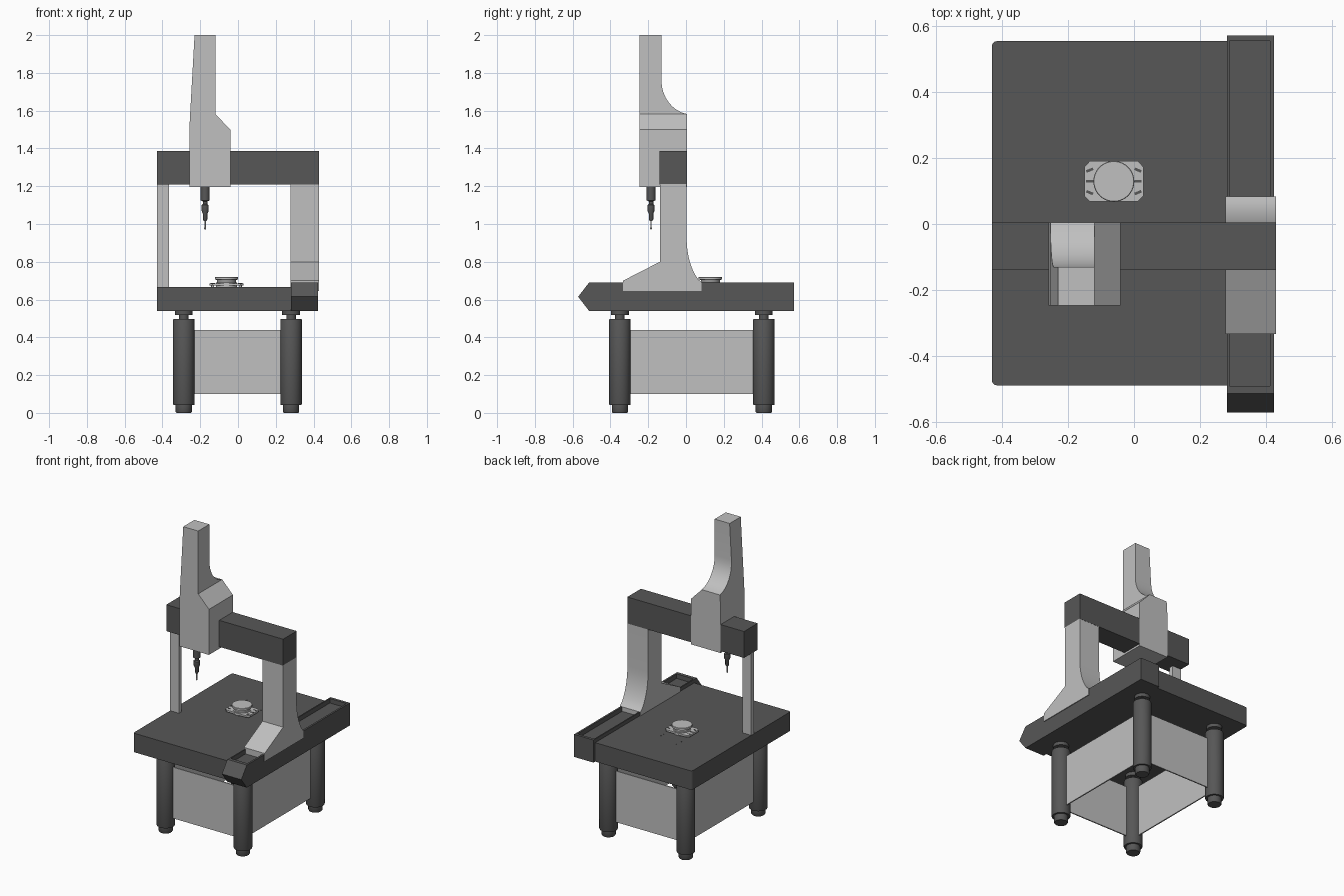
import bpy, bmesh, math
from mathutils import Matrix

if "Cube" in bpy.data.objects:
    bpy.data.objects.remove(bpy.data.objects["Cube"])


def material(name, v):
    m = bpy.data.materials.new(name)
    m.diffuse_color = (v, v, v, 1)
    m.use_nodes = True
    m.node_tree.nodes["Principled BSDF"].inputs["Base Color"].default_value = m.diffuse_color
    return m


DARK = material("charcoal", 0.095)
LIGHT = material("light grey", 0.53)


def finish(name, bm, mat, smooth=False):
    bmesh.ops.recalc_face_normals(bm, faces=bm.faces)
    me = bpy.data.meshes.new(name)
    bm.to_mesh(me)
    bm.free()
    me.materials.append(mat)
    ob = bpy.data.objects.new(name, me)
    bpy.context.collection.objects.link(ob)
    if smooth:
        bpy.context.view_layer.objects.active = ob
        ob.select_set(True)
        bpy.ops.object.shade_smooth_by_angle(angle=math.radians(35))
        ob.select_set(False)
    return ob


def box(name, x, y, z, mat):
    bm = bmesh.new()
    bmesh.ops.create_cube(bm, size=1)
    for v in bm.verts:
        v.co = [(a + b) / 2 + c * (b - a) for (a, b), c in zip((x, y, z), v.co)]
    return finish(name, bm, mat)


def loft(name, rings, mat, smooth=False):
    """Skin a stack of equal-length closed rings and cap both ends."""
    bm = bmesh.new()
    loops = [[bm.verts.new(p) for p in r] for r in rings]
    n = len(loops[0])
    for a, b in zip(loops, loops[1:]):
        for i in range(n):
            bm.faces.new((a[i], a[(i + 1) % n], b[(i + 1) % n], b[i]))
    bm.faces.new(loops[0])
    bm.faces.new(loops[-1])
    return finish(name, bm, mat, smooth)


def turned(name, cx, cy, profile, mat, sides=32):
    """Revolve (radius, z) pairs about a vertical axis."""
    rings = [[(cx + r * math.cos(math.tau * i / sides), cy + r * math.sin(math.tau * i / sides), z)
              for i in range(sides)] for r, z in profile]
    return loft(name, rings, mat, True)


def side_profile(name, pts, x0, x1, mat, smooth=False):
    """Extrude a (y, z) outline along x."""
    return loft(name, [[(x, y, z) for y, z in pts] for x in (x0, x1)], mat, smooth)


def plan(name, pts, z0, z1, mat):
    """Extrude an (x, y) outline upward."""
    return loft(name, [[(x, y, z) for x, y in pts] for z in (z0, z1)], mat)


# table slab, with rounded corners on the free side
outline = [(0.281, -0.488), (0.281, 0.553)]
for cy, start in ((0.538, 90), (-0.473, 180)):
    for k in range(5):
        a = math.radians(start + k * 22.5)
        outline.append((-0.415 + 0.015 * math.cos(a), cy + 0.015 * math.sin(a)))
plan("table_slab", outline, 0.54, 0.666, DARK)

# guide rail with pointed front end and a recessed channel
rail = side_profile("guide_rail", [(-0.571, 0.615), (-0.513, 0.69), (0.571, 0.69),
                                   (0.571, 0.54), (-0.513, 0.54)], 0.281, 0.424, DARK)
cutter = box("rail_channel_cutter", (0.289, 0.412), (-0.49, 0.553), (0.66, 0.75), DARK)
cutter.hide_render = True
cutter.hide_set(True)
mod = rail.modifiers.new("channel", "BOOLEAN")
mod.object = cutter
mod.operation = "DIFFERENCE"
mod.solver = "EXACT"

# drive column, flared foot front and back
flare = [(0.003 + 0.08 * t * t, 0.93 - 0.24 * (1 - (1 - t) ** 1.25))
         for t in (k / 8 for k in range(9))]
side_profile("drive_column", [(-0.138, 1.212), (0.003, 1.212)] + flare +
             [(0.083, 0.645), (-0.333, 0.645), (-0.333, 0.70), (-0.138, 0.80)],
             0.277, 0.429, LIGHT, True)

# slim support leg and cross beam
box("support_column", (-0.429, -0.365), (-0.10, -0.072), (0.66, 1.212), LIGHT)
box("cross_beam", (-0.43, 0.429), (-0.139, 0.004), (1.21, 1.386), DARK)

# measuring head: rectangular sections (z, left, right, back)
sections = [(1.197, -0.258, -0.041, 0.005), (1.5, -0.258, -0.041, 0.005),
            (1.582, -0.253, -0.12, 0.005)]
for k in range(1, 9):
    a = math.radians(10 + 80 * k / 8)
    t = (math.cos(math.radians(10)) - math.cos(a)) / math.cos(math.radians(10))
    s = (math.sin(a) - math.sin(math.radians(10))) / (1 - math.sin(math.radians(10)))
    z = 1.582 + 0.178 * t
    sections.append((z, -0.258 + 0.028 * (z - 1.5) / 0.5, -0.12, 0.005 - 0.135 * s))
sections.append((2.0, -0.23, -0.12, -0.13))
loft("measuring_head", [[(l, -0.247, z), (r, -0.247, z), (r, b, z), (l, b, z)]
                        for z, l, r, b in sections], LIGHT, True)

# probe holder, knuckle and stylus
PX, PY = -0.174, -0.185
turned("probe_holder", PX, PY, [(0.024, 1.2), (0.024, 1.125), (0.012, 1.12), (0.012, 1.105),
                                (0.019, 1.10), (0.019, 1.07), (0.012, 1.055),
                                (0.012, 1.025), (0.006, 1.015)], DARK, 20)
turned("stylus", PX, PY, [(0.0035, 1.02), (0.0035, 0.982), (0.005, 0.98),
                          (0.005, 0.974), (0.002, 0.97)], LIGHT, 12)

# four stand legs with feet and levelling pads
LX, LY = (-0.287, 0.281), (-0.35, 0.412)
for x in LX:
    for y in LY:
        turned("stand_leg", x, y, [(0.039, 0), (0.043, 0.006), (0.043, 0.042), (0.055, 0.042),
                                   (0.057, 0.047), (0.057, 0.492), (0.055, 0.497),
                                   (0.025, 0.497), (0.025, 0.518), (0.047, 0.518),
                                   (0.047, 0.541)], DARK)

# skirt panels between the legs, open above and below
for y in LY:
    box("skirt_panel_cross", LX, (y - 0.004, y + 0.004), (0.1, 0.44), LIGHT)
for x in LX:
    box("skirt_panel_side", (x - 0.004, x + 0.004), LY, (0.1, 0.44), LIGHT)

# rotary fixture: chamfered plate on small feet, waisted round table
FX, FY = -0.061, 0.129
corners = [(0.089, 0.044), (0.073, 0.061)]
quad = corners + [(-x, y) for x, y in corners[::-1]]
quad += [(-x, -y) for x, y in quad]
plan("fixture_plate", [(FX + x, FY + y) for x, y in quad], 0.674, 0.686, LIGHT)
turned("fixture_table", FX, FY, [(0.055, 0.664), (0.055, 0.690), (0.05, 0.692), (0.05, 0.704),
                                 (0.062, 0.706), (0.062, 0.718), (0.060, 0.72)], LIGHT, 40)
for sx in (-1, 1):
    for sy in (-1, 0, 1):
        x, y = FX + sx * 0.073, FY + sy * 0.034
        turned("fixture_foot", x, y, [(0.008, 0.664), (0.008, 0.675)], LIGHT, 12)
        # clamp slot marked on the plate, fanned outward
        slot = box("clamp_slot", (-0.011, 0.011), (-0.004, 0.004), (0, 0.003), DARK)
        slot.data.transform(Matrix.Translation((x, y, 0.685)) @
                            Matrix.Rotation(-sx * sy * 0.4, 4, "Z"))
    # threaded holes behind the fixture
    for y in (0.197, 0.22, 0.243, 0.29):
        turned("table_hole", FX + sx * 0.075, y, [(0.004, 0.664), (0.004, 0.667)], DARK, 10)
